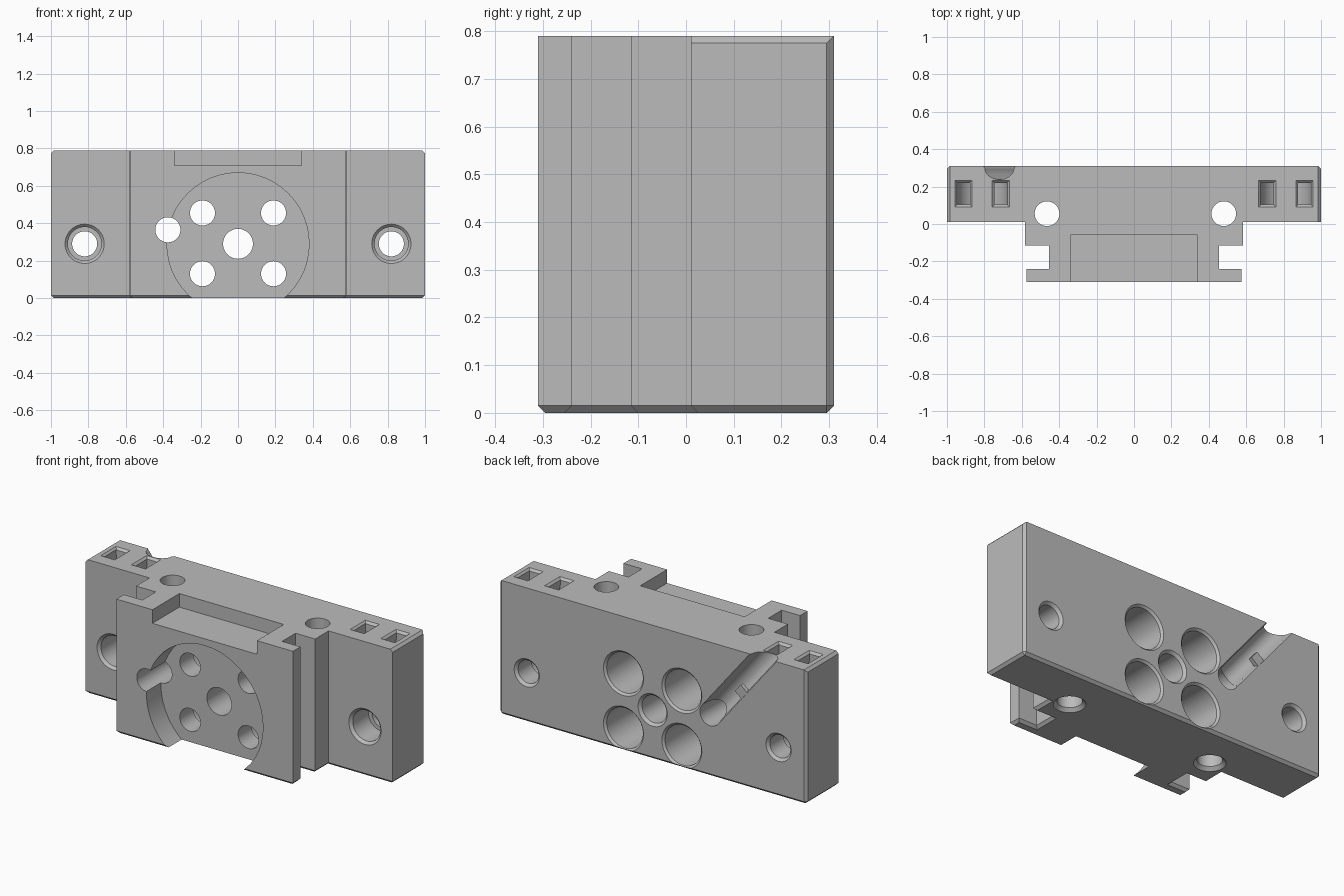
import bpy, bmesh
from math import sin, cos, pi, radians
from mathutils import Matrix, Vector

if "Cube" in bpy.data.objects:
    bpy.data.objects.remove(bpy.data.objects["Cube"])

HEIGHT = 0.79
BACK = 0.31
FRONT = -0.31
CHAMFER = 0.015

grey = bpy.data.materials.new("machined_grey")
grey.use_nodes = True
grey.diffuse_color = (0.5, 0.5, 0.5, 1)
grey.node_tree.nodes["Principled BSDF"].inputs["Base Color"].default_value = grey.diffuse_color


def frame(x, z, origin=(0, 0, 0)):
    """Placement whose local X and Z axes point the given ways."""
    x, z = Vector(x).normalized(), Vector(z).normalized()
    return Matrix.Translation(origin) @ Matrix((x, z.cross(x), z)).transposed().to_4x4()


def loft(bm, rings):
    """Closed solid through rings with equal point counts."""
    rows = [[bm.verts.new(p) for p in ring] for ring in rings]
    n = len(rows[0])
    for a, b in zip(rows, rows[1:]):
        for i in range(n):
            j = (i + 1) % n
            bm.faces.new((a[i], a[j], b[j], b[i]))
    bm.faces.new(rows[0][::-1])
    bm.faces.new(rows[-1])
    bmesh.ops.recalc_face_normals(bm, faces=bm.faces)


def finish(bm, name, placement=None):
    mesh = bpy.data.meshes.new(name)
    if placement:
        bm.transform(placement)
    bm.to_mesh(mesh)
    bm.free()
    obj = bpy.data.objects.new(name, mesh)
    bpy.context.collection.objects.link(obj)
    return obj


def solid(name, rings, placement=None):
    bm = bmesh.new()
    loft(bm, rings)
    return finish(bm, name, placement)


def prism(name, outline, low, high, placement=None):
    return solid(name, [[(x, y, h) for x, y in outline] for h in (low, high)], placement)


def rect(w, d):
    return [(-w, -d), (w, -d), (w, d), (-w, d)]


def box(name, low, high):
    (a, b, c), (d, e, f) = low, high
    return prism(name, [(a, b), (d, b), (d, e), (a, e)], c, f)


def arc(r, start, end, steps, cx=0, cy=0):
    angles = [start + (end - start) * i / steps for i in range(steps + 1)]
    return [(cx + r * cos(a), cy + r * sin(a)) for a in angles]


def lathe(name, profile, placement):
    """Turned solid from (radius, height) pairs."""
    return solid(name, [[(x, y, h) for x, y in arc(r, 0, 2 * pi, 48)[:-1]]
                        for r, h in profile], placement)


def across(x, z):
    """Turning axis along +y at the given x and z."""
    return frame((1, 0, 0), (0, 1, 0), (x, 0, z))


# Stepped block: wide plate, neck, waist and front flange
half = [(0.575, FRONT), (0.575, -0.24), (0.455, -0.24), (0.455, -0.115),
        (0.583, -0.115), (0.583, 0.01), (1, 0.01), (1, BACK)]
outline = half + [(-x, y) for x, y in reversed(half)]
bm = bmesh.new()
loft(bm, [[(x, y, h) for x, y in outline] for h in (0, HEIGHT)])


def chamfered(edge):
    a, b = (v.co for v in edge.verts)
    bottom = max(a.z, b.z) < 0.001
    at_end = min(abs(a.x), abs(b.x)) > 0.999 and a.x * b.x > 0
    back_corner = at_end and min(a.y, b.y) > BACK - 0.001
    top_end = at_end and min(a.z, b.z) > HEIGHT - 0.001
    return bottom or back_corner or top_end


bmesh.ops.bevel(bm, geom=[e for e in bm.edges if chamfered(e)], offset=CHAMFER,
                segments=1, affect='EDGES', clamp_overlap=False)
block = finish(bm, "mounting_block")

cutters = []
# Round recess and top notch in the front
cutters.append(lathe("front_recess", [(0.38, -0.4), (0.38, -0.175)], across(0, 0.29)))
cutters.append(box("top_notch", (-0.34, -0.4, 0.71), (0.34, -0.06, 0.9)))

# Centre hole, chamfered at the back
cutters.append(lathe("centre_hole", [(0.08, -0.4), (0.08, BACK - 0.015), (0.105, BACK + 0.01)],
                     across(0, 0.29)))

for side in (-1, 1):
    # Four stepped holes, wide at the back
    for z in (0.13, 0.455):
        cutters.append(lathe("stepped_hole", [(0.067, -0.4), (0.067, -0.05), (0.118, -0.05),
                                              (0.118, BACK - 0.012), (0.14, BACK + 0.01)],
                             across(side * 0.19, z)))
    # Countersunk mounting holes
    cutters.append(lathe("mounting_hole", [(0.115, 0), (0.09, 0.025), (0.09, 0.17), (0.067, 0.17),
                                           (0.067, BACK - 0.015), (0.092, BACK + 0.01)],
                         across(side * 0.82, 0.29)))
    # Upright holes, chamfered below
    cutters.append(lathe("upright_hole", [(0.095, -0.01), (0.066, 0.019), (0.066, 0.9)],
                         Matrix.Translation((0.0075 + side * 0.4725, 0.055, 0))))
    # Curved strap channel joining two top pockets
    cx, cy = side * 0.812, 0.162
    channel = [(-0.135, 0.2)] + arc(0.135, pi, 2 * pi, 20) + [(0.135, 0.2), (0.066, 0.2)] \
        + arc(0.066, 2 * pi, pi, 20) + [(-0.066, 0.2)]
    cutters.append(prism("strap_channel", channel, -0.058, 0.058,
                         frame((1, 0, 0), (0, -1, 0), (cx, cy, 0.75))))
    for dx in (-0.1, 0.1):
        rings = [[(x, y, HEIGHT + h) for x, y in rect(0.046 + h, 0.071 + h)]
                 for h in (-0.014, 0.01)]
        cutters.append(solid("pocket_mouth", rings, Matrix.Translation((cx + dx, cy, 0))))

# Cable hole with a slanted groove up the back
start = (-0.375, BACK, 0.365)
slant = frame((0.777, 0, 0.63), (-0.63, 0, 0.777), start)
cutters.append(lathe("cable_hole", [(0.067, -0.4), (0.067, 0.4)], across(start[0], start[2])))
groove = [(-0.08, 0.02)] + arc(0.06, pi, 2 * pi, 24, 0, -0.012) + [(0.08, 0.02)]
cutters.append(prism("cable_groove", groove, 0, 0.75, slant))

for cutter in cutters:
    cutter.hide_render = True
    mod = block.modifiers.new(cutter.name, 'BOOLEAN')
    mod.operation = 'DIFFERENCE'
    mod.solver = 'EXACT'
    mod.object = cutter
    bpy.context.view_layer.objects.active = block
    bpy.ops.object.modifier_apply(modifier=mod.name)
    bpy.data.objects.remove(cutter)

# Small tab that holds the cable in its groove
tab = prism("cable_tab", [(-0.075, -0.025), (-0.01, -0.025), (-0.01, -0.001), (-0.075, -0.001)],
            0.24, 0.3, slant)

for obj in (block, tab):
    obj.data.materials.clear()
    obj.data.materials.append(grey)

bpy.ops.object.select_all(action='DESELECT')
block.select_set(True)
bpy.context.view_layer.objects.active = block
bpy.ops.object.shade_smooth_by_angle(angle=radians(25))
